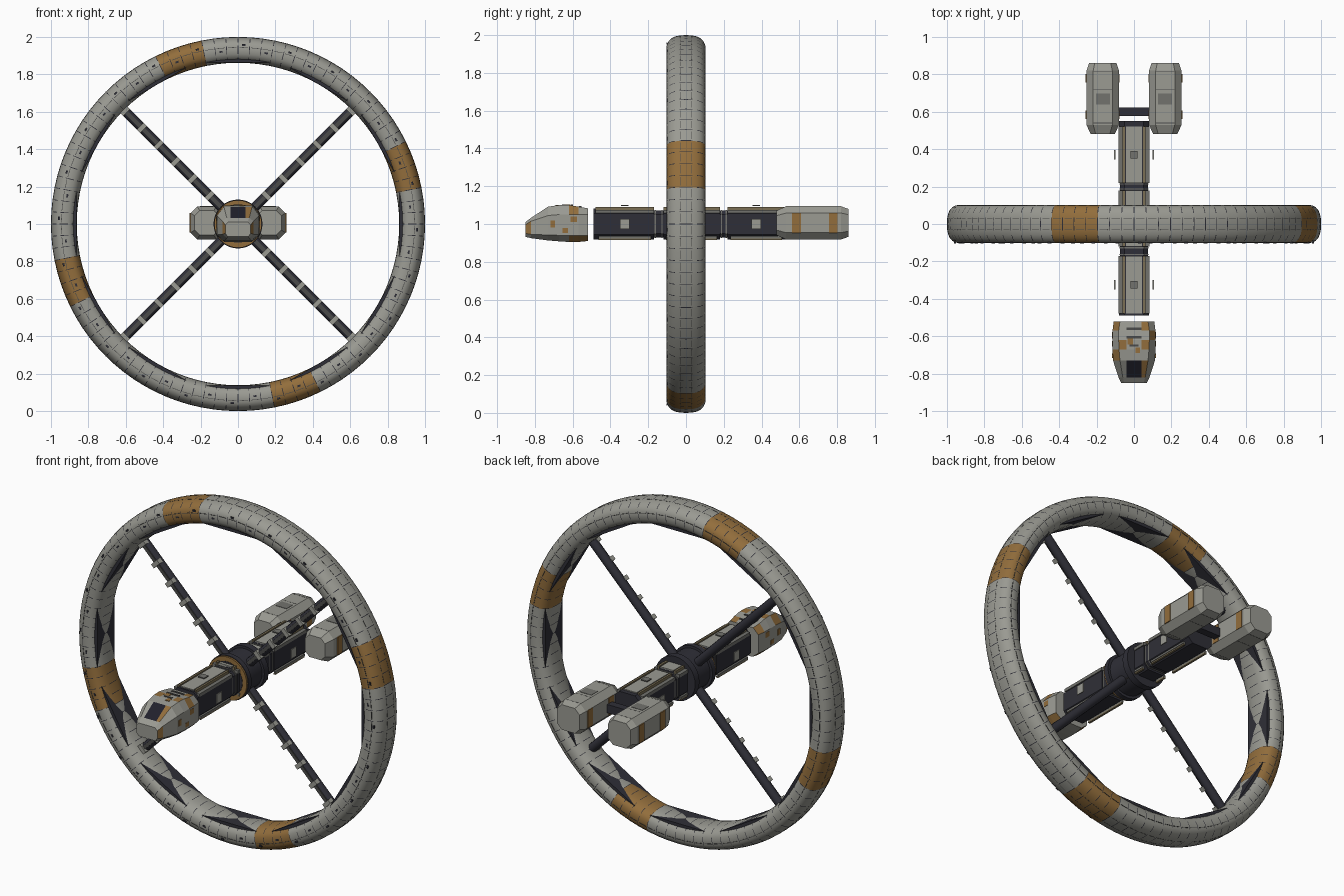
import bpy, bmesh, math
from mathutils import Matrix, Vector

cube = bpy.data.objects.get("Cube")
if cube:
    bpy.data.objects.remove(cube, do_unlink=True)


def material(name, rgb):
    m = bpy.data.materials.new(name)
    m.use_nodes = True
    m.diffuse_color = (*rgb, 1)
    m.node_tree.nodes["Principled BSDF"].inputs["Base Color"].default_value = (*rgb, 1)
    return m


GRAY = material("hull gray", (0.325, 0.325, 0.29))
OCHRE = material("ochre", (0.29, 0.155, 0.045))
DARK = material("dark metal", (0.028, 0.028, 0.038))
SEAM = material("seam gray", (0.07, 0.07, 0.068))
TAN = material("tan trim", (0.2, 0.16, 0.09))
GLASS = material("window dark", (0.015, 0.015, 0.025))
PANEL = material("panel gray", (0.17, 0.17, 0.155))

HUB = Matrix.Translation((0, 0, 1))


def finish(name, bm, mats, smooth=None):
    bmesh.ops.recalc_face_normals(bm, faces=bm.faces)
    me = bpy.data.meshes.new(name)
    bm.to_mesh(me)
    bm.free()
    for m in mats:
        me.materials.append(m)
    ob = bpy.data.objects.new(name, me)
    bpy.context.collection.objects.link(ob)
    if smooth:
        bpy.ops.object.select_all(action='DESELECT')
        ob.select_set(True)
        bpy.context.view_layer.objects.active = ob
        bpy.ops.object.shade_smooth_by_angle(angle=math.radians(smooth))
    return ob


def loft(name, rings, mats, rule=None, loop=False, smooth=None):
    """Skin closed rings of points; rule(station, side) picks the material."""
    bm = bmesh.new()
    rows = [[bm.verts.new(p) for p in ring] for ring in rings]
    n = len(rows[0])
    for i in range(len(rows) - (0 if loop else 1)):
        a, b = rows[i], rows[(i + 1) % len(rows)]
        for k in range(n):
            f = bm.faces.new((a[k], a[(k + 1) % n], b[(k + 1) % n], b[k]))
            f.material_index = rule(i, k) if rule else 0
    if not loop:
        bm.faces.new(rows[0])
        bm.faces.new(rows[-1])
    return finish(name, bm, mats, smooth)


def boxes(name, items, mat):
    """Join boxes given as (size, location) or (size, location, frame)."""
    bm = bmesh.new()
    for size, loc, *frame in items:
        m = (frame[0] if frame else HUB) @ Matrix.Translation(loc) @ Matrix.Diagonal((*size, 1))
        bmesh.ops.create_cube(bm, size=1, matrix=m)
    return finish(name, bm, [mat])


def radial(deg):
    return HUB @ Matrix.Rotation(-math.radians(deg), 4, 'Y')


def circle(y, r, n=32):
    return [(r * math.cos(2 * math.pi * k / n), y, 1 + r * math.sin(2 * math.pi * k / n)) for k in range(n)]


def octagon(cx, y, cz, hx, hz, cut):
    half = [(hx - cut, hz), (hx, hz - cut), (hx, cut - hz), (hx - cut, -hz)]
    pts = half + [(-x, z) for x, z in reversed(half)]
    return [(cx + x, y, cz + z) for x, z in pts]


def soft(v):
    return math.copysign(abs(v) ** 0.8, v)


# Habitat ring: rounded section swept round, with narrow dashed seams
SIDES, SEGS = 24, 96
section = []
for k in range(SIDES):
    a = 2 * math.pi * k / SIDES
    section.append((0.931 + 0.069 * soft(math.cos(a)), 0.102 * soft(math.sin(a))))
stations = [s * 360 / SEGS + d for s in range(SEGS) for d in (-0.11, 0.11)]
rings = [[radial(t) @ Vector((r, y, 0)) for r, y in section] for t in stations]


def ring_rule(i, k):
    if i % 2 == 0 and k % 3 != 1:
        return 2
    return 1 if 3 <= (i // 2) % 24 <= 6 else 0


loft("habitat_ring", rings, [GRAY, OCHRE, DARK], ring_rule, loop=True, smooth=40)

# Lengthwise seams and small ports on the ring
ports, seams = [], []
for s in range(SEGS):
    t = (s + 0.5) * 360 / SEGS
    if s % 2:
        ports.append(((0.01, 0.006, 0.018), (0.925 if s % 4 == 1 else 0.957, -0.1, 0), radial(t)))
    for side in (-1, 1):
        seams.append(((0.003, 0.004, 0.045), (0.944, side * 0.1005, 0), radial(t)))
        seams.append(((0.004, 0.003, 0.045), (0.9965, side * 0.031, 0), radial(t)))
boxes("ring_ports", ports, DARK)
boxes("ring_seams", seams, SEAM)

# Flat floor plates whose edges break through the ring's inner curve
floor = [((0.02, 0.16, 0.46), (0.8725, 0, 0), radial(30 * e)) for e in range(12)]
boxes("ring_floor_plates", floor, DARK)

# Spokes with clamps on the front
clamps, strips = [], []
for q in range(4):
    frame = radial(45 + 90 * q)
    tube = [[frame @ Vector((x, p[0], p[2] - 1)) for p in circle(0, 0.026, 12)] for x in (0.08, 0.89)]
    loft(f"spoke_{q + 1}", tube, [DARK], smooth=40)
    strips.append(((0.75, 0.008, 0.02), (0.49, -0.025, 0), frame))
    for c in range(6):
        clamps.append(((0.026, 0.032, 0.052), (0.215 + 0.128 * c, -0.022, 0), frame))
boxes("spoke_strips", strips, SEAM)
boxes("spoke_clamps", clamps, GRAY)

# Hub with a thin collar on the front
loft("hub", [circle(y, r) for y, r in
             ((-0.102, 0.1), (-0.09, 0.1), (-0.09, 0.131), (-0.06, 0.131), (-0.06, 0.116),
              (0.06, 0.116), (0.06, 0.13), (0.1, 0.13))], [DARK], smooth=40)
loft("hub_collar", [circle(-0.1, 0.127), circle(-0.089, 0.127)], [OCHRE], smooth=40)

# Spine: dark core modules, collars, roof panels and rails
modules = ((-0.49, -0.17), (-0.12, 0.18), (0.22, 0.55))
loft("spine_core", [octagon(0, y, 1, 0.074, 0.072, 0.022) for y in (-0.49, 0.55)], [DARK])
for n, y in enumerate((-0.163, -0.127, 0.187, 0.213)):
    loft(f"spine_joint_band_{n + 1}", [octagon(0, y + d, 1, 0.077, 0.075, 0.023) for d in (-0.003, 0.003)], [PANEL])
roof, rails, edges, hatches, lids = [], [], [], [], []
for n, (y0, y1) in enumerate(modules):
    loft(f"spine_module_{n + 1}", [octagon(0, y, 1, 0.08, 0.083, 0.028) for y in (y0, y1)], [DARK])
    p0, p1 = y0 + (0.012 if n == 0 else 0), y1 - (0.028 if n == 2 else 0)
    mid, length = (p0 + p1) / 2, p1 - p0
    roof.append(((0.085, length, 0.012), (0, mid, 0.083)))
    for sx in (-1, 1):
        edges.append(((0.012, length, 0.02), (sx * 0.055, mid, 0.081)))
        rails.append(((0.022, length, 0.018), (sx * 0.073, mid, 0.066)))
        rails.append(((0.012, length - 0.03, 0.012), (sx * 0.076, mid, -0.07)))
        edges.append(((0.012, length - 0.03, 0.008), (sx * 0.074, mid, -0.081)))
    if n != 1:
        lids.append(((0.04, 0.04, 0.006), (0, mid, 0.098)))
        for sx in (-1, 1):
            hatches.append(((0.006, 0.05, 0.055), (sx * 0.103, mid, 0)))
boxes("spine_roof_panels", roof, GRAY)
boxes("spine_rails", rails, PANEL)
boxes("spine_edge_trim", edges, TAN)
boxes("spine_side_hatches", hatches, GRAY)
boxes("spine_roof_hatches", lids, PANEL)

# Rear crossbar and twin pods
boxes("pod_crossbar", [((0.2, 0.045, 0.05), (0, 0.6, 0))], DARK)
bands, vents, pod_seams = [], [], []
for side, label in ((1, "left"), (-1, "right")):
    cx = side * 0.167
    loft(f"{label}_pod", [octagon(cx, y, 1.006, 0.087 * s, 0.088 * s, 0.036 * s) for y, s in
                          ((0.48, 0.74), (0.53, 1), (0.82, 1), (0.86, 0.84))], [GRAY])
    for y in (0.585, 0.78):
        bands.append(((0.181, 0.045, 0.105), (cx + side * 0.0015, y, 0.006)))
    vents.append(((0.075, 0.06, 0.008), (cx, 0.668, 0.092)))
    for y in (0.54, 0.72, 0.815):
        pod_seams.append(((0.1, 0.003, 0.177), (cx, y, 0.006)))
boxes("pod_bands", bands, OCHRE)
boxes("pod_vents", vents, PANEL)
boxes("pod_seams", pod_seams, SEAM)

# Command module: y, roof half width, side, belly, roof z, upper, lower, belly z
profile = (
    (-0.52, .075, .108, .07, 1.083, 1.05, .94, .91),
    (-0.57, .082, .115, .075, 1.092, 1.05, .94, .905),
    (-0.62, .082, .115, .075, 1.1, 1.05, .94, .905),
    (-0.67, .08, .115, .075, 1.1, 1.05, .94, .908),
    (-0.73, .075, .112, .07, 1.092, 1.045, .942, .913),
    (-0.82, .06, .083, .06, 1.033, 1.015, .945, .925),
    (-0.85, .052, .068, .055, 1.01, .995, .95, .932),
)
head = []
for y, roof_w, side_w, belly_w, zt, zu, zl, zb in profile:
    half = [(.04, zt), (roof_w, zt), (side_w, zu), (side_w, zl), (belly_w, zb)]
    head.append([(x, y, z) for x, z in half + [(-x, z) for x, z in reversed(half)]])
patches = {(0, 0), (0, 3), (0, 7), (0, 5), (1, 1), (1, 3), (2, 8), (1, 5), (2, 0), (3, 7), (4, 0), (5, 2), (5, 6)}


def head_rule(i, k):
    if (i, k) == (4, 9):
        return 2
    return 1 if (i, k) in patches else 0


loft("command_module", head, [GRAY, OCHRE, GLASS], head_rule)
boxes("command_roof_slots", [((0.08, 0.012, 0.008), (0, -0.56, 0.09)),
                             ((0.08, 0.012, 0.008), (0, -0.605, 0.098)),
                             ((0.05, 0.012, 0.008), (0, -0.65, 0.099))], SEAM)
boxes("command_roof_patches", [((0.03, 0.03, 0.006), (-0.02, -0.628, 0.099)),
                               ((0.025, 0.03, 0.006), (0.02, -0.675, 0.098))], OCHRE)
side_patches = []
for sx in (-1, 1):
    for y, z, w, h in ((-0.595, 0.025, 0.035, 0.03), (-0.64, -0.035, 0.03, 0.025), (-0.705, 0, 0.025, 0.035)):
        side_patches.append(((0.006, w, h), (sx * 0.1135, y, z)))
boxes("command_side_patches", side_patches, OCHRE)
